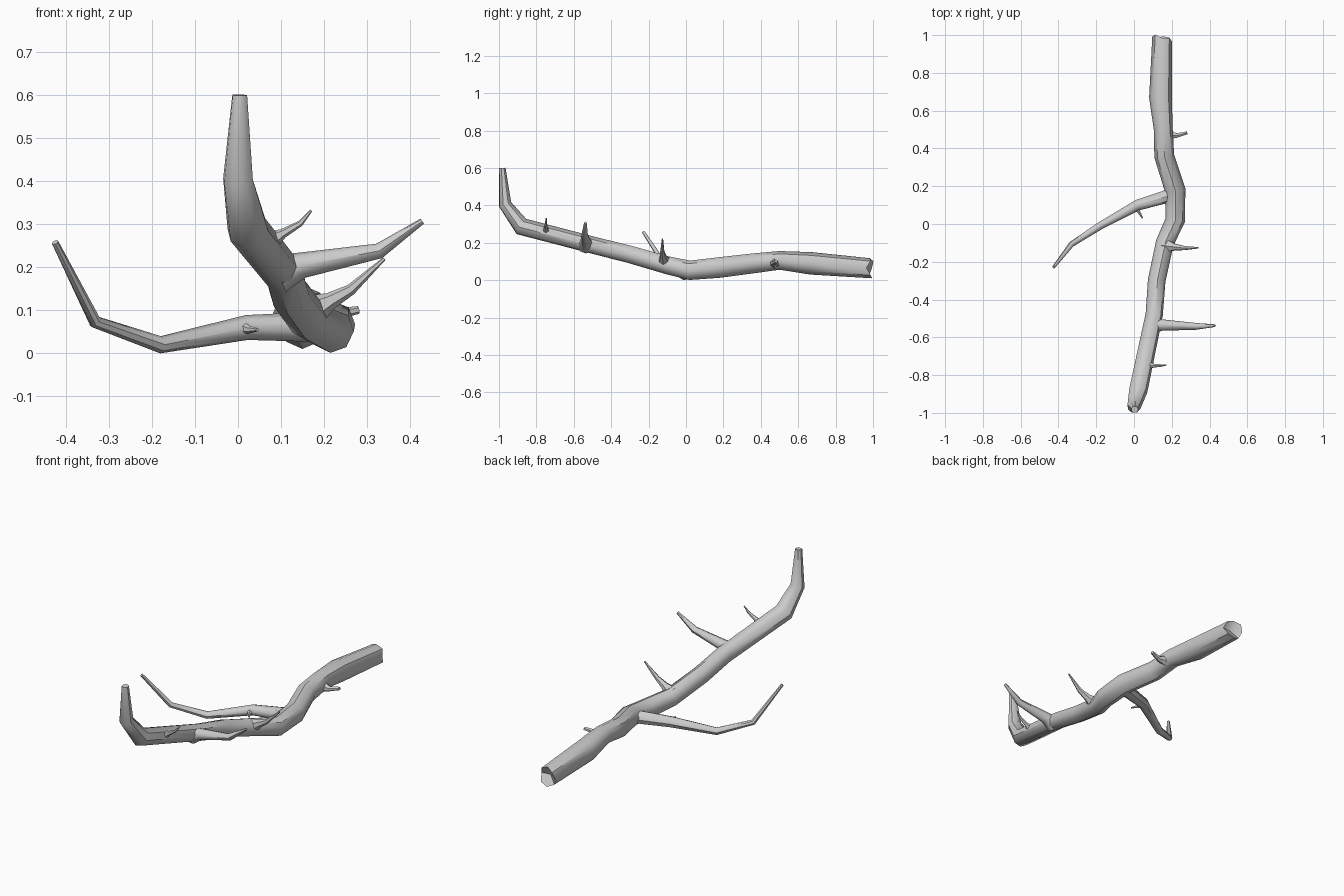
import bpy, bmesh, math, random
from mathutils import Vector

if "Cube" in bpy.data.objects:
    bpy.data.objects.remove(bpy.data.objects["Cube"])

random.seed(4)


def limb(name, points, sides=8, broken_start=False):
    """Tapered tube through (x, y, z, radius) points, mitred at each bend."""
    bm = bmesh.new()
    pos = [Vector(p[:3]) for p in points]
    up = Vector((0, 0, 1)) if abs((pos[1] - pos[0]).normalized().z) < 0.9 else Vector((0, 1, 0))
    rings = []
    for i, p in enumerate(points):
        a = (pos[i] - pos[i - 1]).normalized() if i else (pos[1] - pos[0]).normalized()
        b = (pos[i + 1] - pos[i]).normalized() if i < len(pos) - 1 else a
        t = (a + b).normalized()
        up = (up - t * up.dot(t)).normalized()
        side = t.cross(up)
        ring = []
        for k in range(sides):
            ang = 2 * math.pi * k / sides
            ring.append(bm.verts.new(pos[i] + p[3] * (math.cos(ang) * up + math.sin(ang) * side)))
        rings.append(ring)
    for r0, r1 in zip(rings, rings[1:]):
        for k in range(sides):
            j = (k + 1) % sides
            bm.faces.new((r0[k], r0[j], r1[j], r1[k]))
    bm.faces.new(rings[-1])
    if broken_start:
        # splintered, sunken end of the log
        axis = (pos[1] - pos[0]).normalized()
        for k, v in enumerate(rings[0]):
            v.co += axis * (random.uniform(0.0, 0.02) + (0.015 if k % 3 == 0 else 0))
        centre = bm.verts.new(pos[0] + axis * 0.04)
        for k in range(sides):
            bm.faces.new((rings[0][(k + 1) % sides], rings[0][k], centre))
    else:
        bm.faces.new(rings[0][::-1])
    bmesh.ops.recalc_face_normals(bm, faces=bm.faces)
    mesh = bpy.data.meshes.new(name)
    bm.to_mesh(mesh)
    bm.free()
    ob = bpy.data.objects.new(name, mesh)
    bpy.context.collection.objects.link(ob)
    bpy.ops.object.select_all(action='DESELECT')
    ob.select_set(True)
    bpy.context.view_layer.objects.active = ob
    bpy.ops.object.shade_smooth_by_angle(angle=math.radians(45))
    return ob


# Main crooked trunk, broken end at the back, upturned tip at the front
limb("trunk", [
    (0.150, 1.00, 0.063, 0.053), (0.140, 0.67, 0.090, 0.060),
    (0.155, 0.50, 0.106, 0.050), (0.160, 0.36, 0.090, 0.053),
    (0.218, 0.18, 0.068, 0.055), (0.218, 0.02, 0.053, 0.052),
    (0.163, -0.10, 0.080, 0.048), (0.120, -0.30, 0.138, 0.047),
    (0.107, -0.48, 0.183, 0.046), (0.023, -0.88, 0.287, 0.049),
    (0.000, -0.967, 0.405, 0.036), (0.004, -0.982, 0.600, 0.018),
], broken_start=True)

# Long branch on the left
limb("left_branch", [
    (0.205, 0.155, 0.062, 0.036), (0.020, 0.100, 0.060, 0.029),
    (-0.180, -0.010, 0.020, 0.020), (-0.332, -0.108, 0.073, 0.015),
    (-0.425, -0.228, 0.258, 0.008),
])

# Large branch on the right
limb("right_branch", [
    (0.095, -0.535, 0.185, 0.045), (0.150, -0.535, 0.205, 0.030),
    (0.328, -0.542, 0.238, 0.018), (0.428, -0.538, 0.307, 0.007),
])

# Small twigs
limb("middle_twig", [
    (0.165, -0.115, 0.095, 0.042), (0.215, -0.122, 0.122, 0.020),
    (0.262, -0.127, 0.148, 0.013), (0.340, -0.126, 0.220, 0.004),
], sides=6)
limb("front_twig", [
    (0.065, -0.745, 0.255, 0.028), (0.105, -0.750, 0.279, 0.011),
    (0.145, -0.749, 0.302, 0.007), (0.170, -0.747, 0.332, 0.003),
], sides=6)
limb("back_twig", [
    (0.180, 0.475, 0.092, 0.032), (0.225, 0.468, 0.090, 0.014),
    (0.280, 0.482, 0.101, 0.009),
], sides=6)
limb("left_branch_twig", [
    (0.010, 0.085, 0.060, 0.016), (0.027, 0.062, 0.055, 0.009),
    (0.045, 0.030, 0.055, 0.004),
], sides=6)
